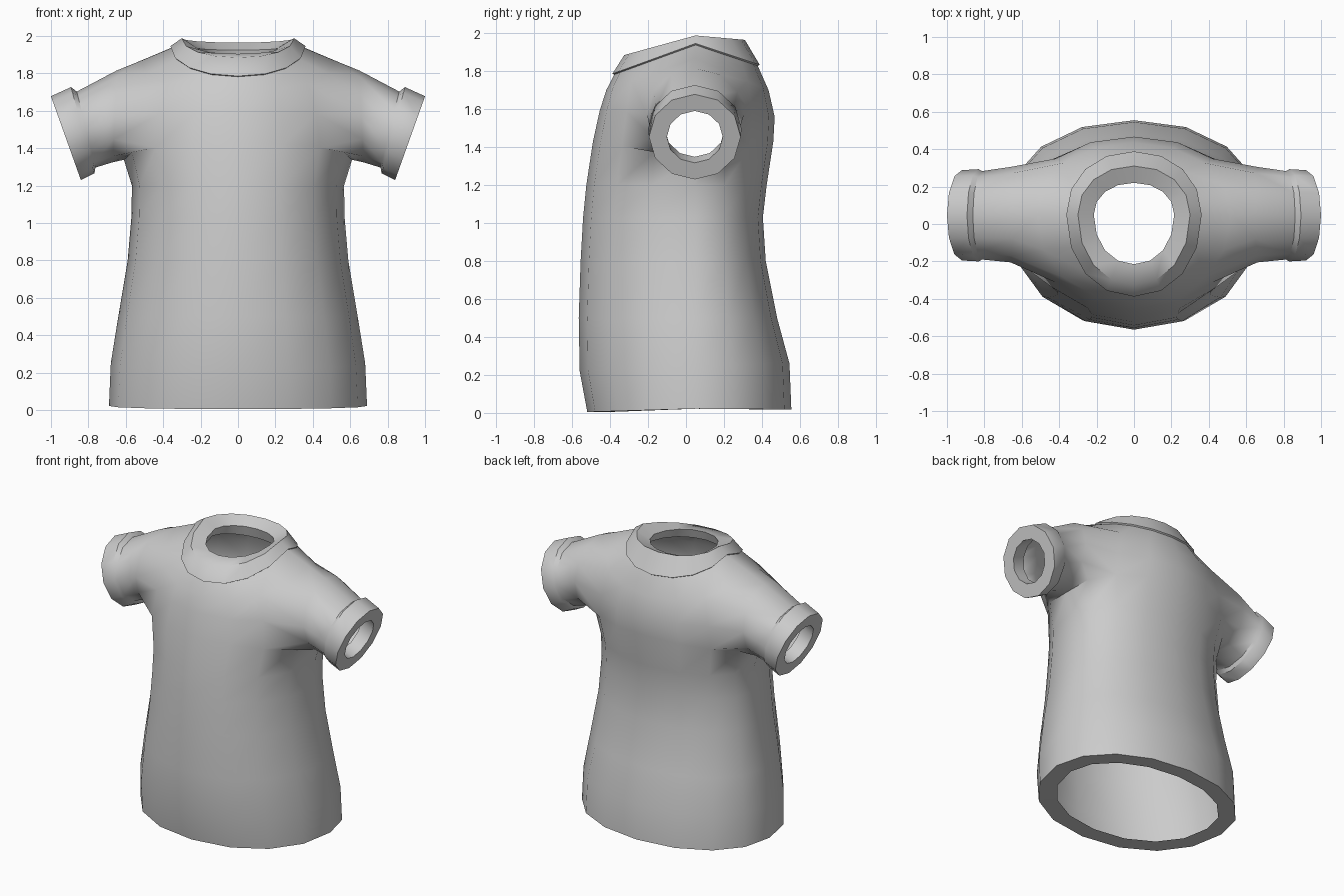
import bpy, bmesh, math
from mathutils import Vector

if "Cube" in bpy.data.objects:
    bpy.data.objects.remove(bpy.data.objects["Cube"])

N = 16          # columns around the body, starting at the front centre
M = 12          # sides of each sleeve
CY = .05        # depth of the side seams

bm = bmesh.new()


def ring_points(w, yf, yb, zf, zs, zb):
    """Body ring: half width, front/back depth, height at front/side/back."""
    pts = []
    for k in range(N):
        a = 2 * math.pi * k / N
        s, c = math.sin(a), math.cos(a)
        y, z = (yf, zf) if c > 0 else (yb, zb)
        t = abs(c) ** .95 if abs(c) > 1e-6 else 0
        x = math.copysign(abs(s) ** .95, s) if abs(s) > 1e-6 else 0
        pts.append(Vector((w * x, CY + (y - CY) * t, zs + (z - zs) * t)))
    return pts


def sleeve_points(side, xt, zt, xb, zb, y0, y1, scale=1):
    """Tilted sleeve ring from its top point, bottom point and y range."""
    pts = []
    for i in range(M):
        a = 2 * math.pi * i / M
        s, c = math.sin(a) * scale, math.cos(a) * scale
        pts.append(Vector((side * ((xt + xb) / 2 + (xt - xb) / 2 * s),
                           (y0 + y1) / 2 + (y1 - y0) / 2 * c,
                           (zt + zb) / 2 + (zt - zb) / 2 * s)))
    return pts


def add(pts):
    return [bm.verts.new(p) for p in pts]


def bridge(a, b, skip=()):
    n = len(a)
    for k in range(n):
        if k not in skip:
            j = (k + 1) % n
            bm.faces.new((a[k], a[j], b[j], b[k]))


# Torso from hem to neck, then the collar band, its rim and the turned-in edge
BODY = [
    (.69, -.52, .555, .005, .022, .018),
    (.68, -.56, .545, .22, .25, .26),
    (.64, -.565, .48, .5, .5, .5),
    (.59, -.555, .42, .8, .8, .8),
    (.57, -.542, .405, 1.03, 1.03, 1.03),
    (.567, -.525, .425, 1.2, 1.2, 1.2),
    (.61, -.49, .46, 1.43, 1.338, 1.43),
    (.58, -.455, .467, 1.59, 1.58, 1.56),
    (.52, -.42, .435, 1.70, 1.868, 1.70),
    (.354, -.378, .378, 1.782, 1.938, 1.828),
    (.362, -.388, .388, 1.786, 1.946, 1.834),
    (.30, -.325, .31, 1.885, 1.988, 1.965),
    (.215, -.215, .22, 1.905, 1.935, 1.925),
    (.235, -.235, .24, 1.84, 1.88, 1.85),
]
rings = [add(ring_points(*r)) for r in BODY]
armhole = {2, 3, 4, 5, 10, 11, 12, 13}
for i in range(len(rings) - 1):
    bridge(rings[i], rings[i + 1], armhole if i in (6, 7) else ())

# Hem lip
lip = add([Vector((v.co.x * .83, CY + (v.co.y - CY) * .79, v.co.z)) for v in rings[0]])
bridge(lip, rings[0])

# Sleeves, each ending in a raised cuff with a turned-in edge
SLEEVE = [
    (.65, 1.815, .67, 1.325, -.205, .305),
    (.862, 1.703, .762, 1.297, -.19, .283),
    (.893, 1.727, .768, 1.266, -.2, .293),
    (1.0, 1.678, .84, 1.23, -.195, .288),
    (1.0, 1.678, .84, 1.23, -.195, .288, .61),
    (.893, 1.727, .768, 1.266, -.2, .293, .64),
]
LOOP = [(7, 6), (8, 6), (8, 5), (8, 4), (8, 3), (8, 2),
        (7, 2), (6, 2), (6, 3), (6, 4), (6, 5), (6, 6)]
for side in (1, -1):
    prev = [rings[r][k if side > 0 else N - k] for r, k in LOOP]
    for spec in SLEEVE:
        cur = add(sleeve_points(side, *spec))
        bridge(prev, cur)
        prev = cur

# Tidy up and point the cloth outwards
bmesh.ops.delete(bm, geom=[v for v in bm.verts if not v.link_faces], context='VERTS')
bmesh.ops.recalc_face_normals(bm, faces=bm.faces[:])
bm.normal_update()
front = min(bm.faces, key=lambda f: f.calc_center_median().y)
if front.normal.y > 0:
    bmesh.ops.reverse_faces(bm, faces=bm.faces[:])

mesh = bpy.data.meshes.new("shirt")
bm.to_mesh(mesh)
bm.free()
shirt = bpy.data.objects.new("shirt", mesh)
bpy.context.collection.objects.link(shirt)

grey = bpy.data.materials.new("grey cloth")
grey.diffuse_color = (.6, .6, .6, 1)
grey.use_nodes = True
grey.node_tree.nodes["Principled BSDF"].inputs["Base Color"].default_value = grey.diffuse_color
mesh.materials.append(grey)

bpy.context.view_layer.objects.active = shirt
shirt.select_set(True)
bpy.ops.object.shade_smooth_by_angle(angle=math.radians(50))
